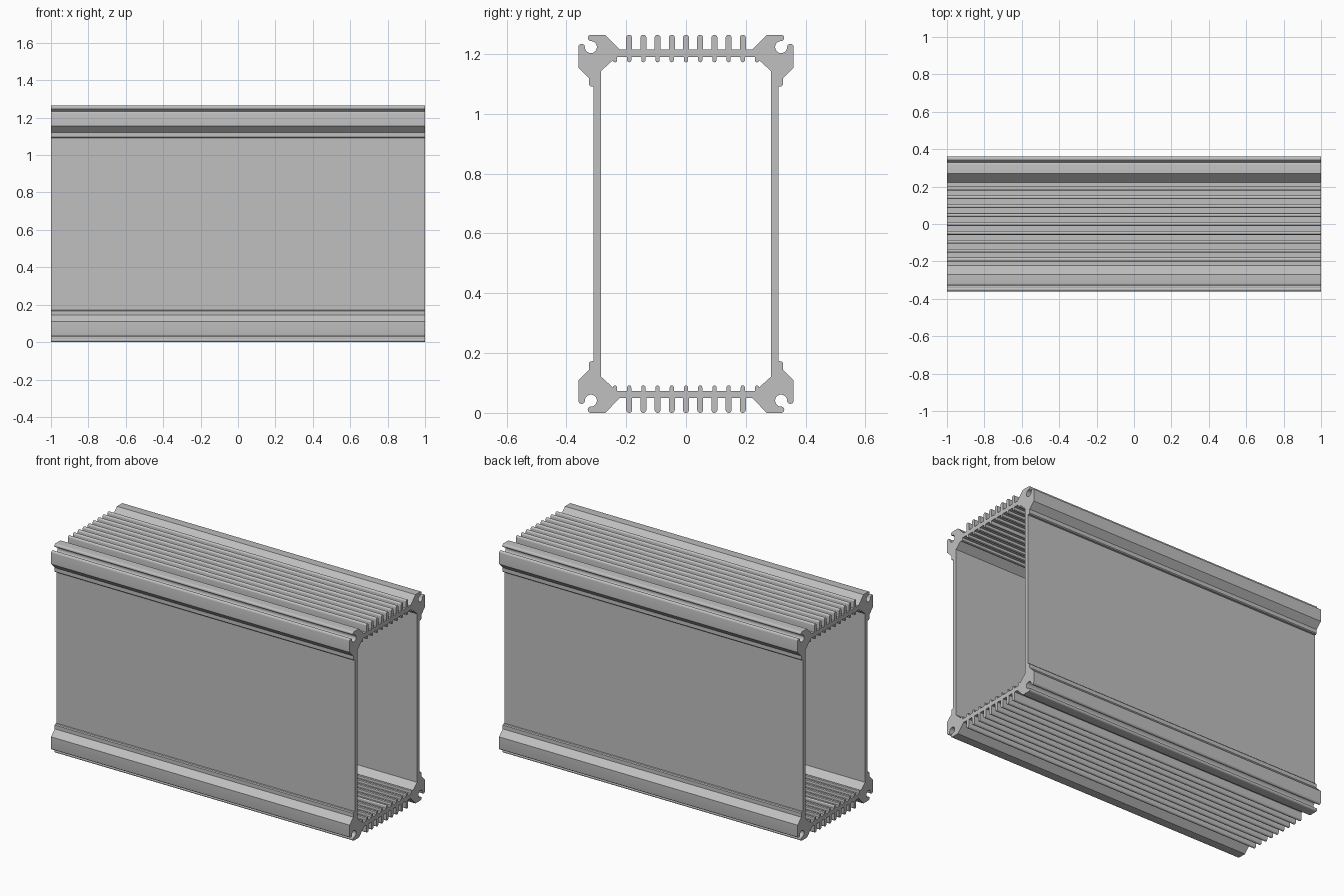
import bpy, bmesh
from math import cos, sin, radians

cube = bpy.data.objects.get("Cube")
if cube:
    bpy.data.objects.remove(cube, do_unlink=True)

MID = 0.632        # half the height: the profile mirrors about it
PITCH = 0.0475     # rib spacing
FLOOR = 1.215      # outer surface between the cooling ribs
CEILING = 1.19     # inner surface between the small ribs


def arc(y, z, r, start, end, steps=8):
    """Points (y, z) along an arc, angles in degrees."""
    angles = [radians(start + (end - start) * i / steps) for i in range(steps + 1)]
    return [(y + r * cos(a), z + r * sin(a)) for a in angles]


def quarter_profile():
    pts = []
    # Outer cooling ribs, from the centre line outwards
    r = 0.01
    for i in range(5):
        y = i * PITCH
        if i:
            pts.append((y - r, FLOOR))
        pts += arc(y, 2 * MID - r, r, 180 if i else 90, 0)
        pts.append((y + r, FLOOR))
    # Corner block: slope, top lip, screw channel, side lip
    pts += [(0.222, FLOOR), (0.27, 2 * MID)]
    pts += arc(0.318, 1.2535, 0.0105, 90, -90)
    pts += arc(0.318, 1.223, 0.02, 90, 360, 20)[1:]
    pts += arc(0.349, 1.223, 0.011, 180, 0)[1:]
    # Lower slope and step down to the side wall
    pts += [(0.36, 1.155), (0.325, 1.12), (0.325, 1.097), (0.32, 1.092), (0.31, 1.091)]
    # Side wall and inner chamfer
    pts += [(0.31, MID), (0.285, MID), (0.285, 1.142)]
    # Small inner ribs, back to the centre line
    r = 0.007
    for i in range(5, -1, -1):
        y = i * PITCH
        if i < 5:
            pts.append((y + r, CEILING))
        pts += arc(y, 1.179, r, 0, -180 if i else -90, 6)
        if i:
            pts.append((y - r, CEILING))
    return pts


# Extrude a quarter of the cross-section along the length
bm = bmesh.new()
face = bm.faces.new([bm.verts.new((-1, y, z - MID)) for y, z in quarter_profile()])
new = bmesh.ops.extrude_face_region(bm, geom=[face], use_keep_orig=True)["geom"]
for v in new:
    if isinstance(v, bmesh.types.BMVert):
        v.co.x = 1
bmesh.ops.recalc_face_normals(bm, faces=bm.faces)

# Open the faces lying on the mirror planes
seams = [f for f in bm.faces
         if all(abs(v.co.y) < 1e-5 for v in f.verts) or all(abs(v.co.z) < 1e-5 for v in f.verts)]
bmesh.ops.delete(bm, geom=seams, context="FACES")

mesh = bpy.data.meshes.new("finned_housing")
bm.to_mesh(mesh)
bm.free()
housing = bpy.data.objects.new("finned_housing", mesh)
housing.location.z = MID
bpy.context.collection.objects.link(housing)

# Plain aluminium grey
grey = bpy.data.materials.new("aluminium_grey")
grey.use_nodes = True
colour = (0.53, 0.53, 0.53, 1)
grey.diffuse_color = colour
grey.node_tree.nodes["Principled BSDF"].inputs["Base Color"].default_value = colour
mesh.materials.append(grey)

# Rounded tips smooth, flat faces crisp
bpy.ops.object.select_all(action="DESELECT")
housing.select_set(True)
bpy.context.view_layer.objects.active = housing
bpy.ops.object.shade_smooth_by_angle(angle=radians(30))

# Complete the tube front to back and top to bottom
mirror = housing.modifiers.new("mirror", "MIRROR")
mirror.use_axis = (False, True, True)
mirror.merge_threshold = 0.0005
